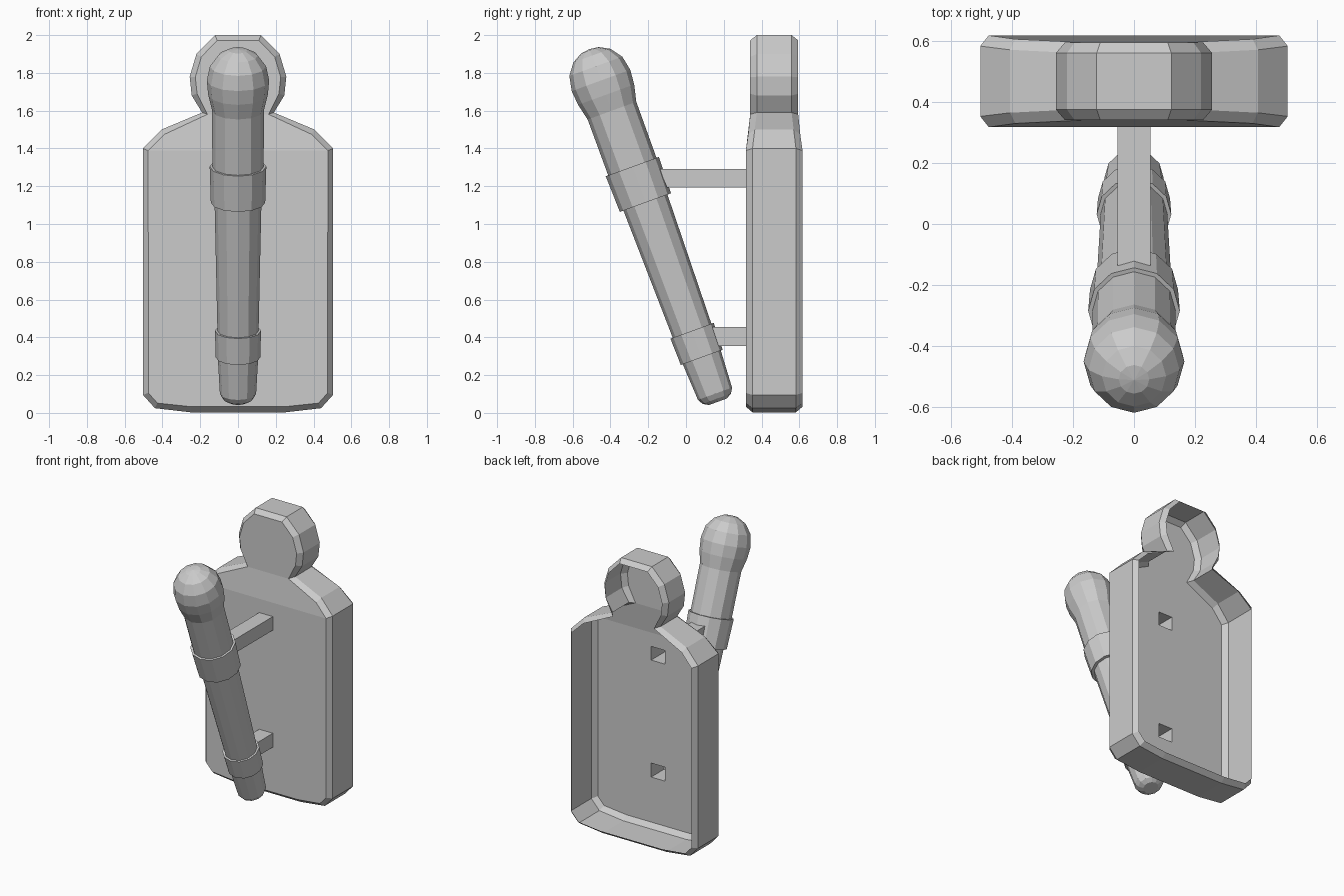
import bpy, bmesh, math
from mathutils import Matrix, Vector

if "Cube" in bpy.data.objects:
    bpy.data.objects.remove(bpy.data.objects["Cube"])


def finish(bm, name):
    bmesh.ops.recalc_face_normals(bm, faces=bm.faces)
    mesh = bpy.data.meshes.new(name)
    bm.to_mesh(mesh)
    bm.free()
    obj = bpy.data.objects.new(name, mesh)
    bpy.context.collection.objects.link(obj)
    return obj


def bridge(bm, a, b):
    n = len(a)
    return [bm.faces.new((a[i], a[(i + 1) % n], b[(i + 1) % n], b[i])) for i in range(n)]


# Back plate: an open-backed pan with bevelled rims and a round head
half = [(.25, .003), (.44, .025), (.503, .095), (.503, 1.4), (.405, 1.5), (.19, 1.59),
        (.245, 1.68), (.256, 1.78), (.22, 1.9), (.122, 2.0)]
outline = [Vector(p) for p in half] + [Vector((-x, z)) for x, z in reversed(half)]
count = len(outline)


def inset(i, amount):
    p = outline[i]
    d = (p - outline[i - 1]).normalized() + (outline[(i + 1) % count] - p).normalized()
    return p + Vector((-d.y, d.x)).normalized() * amount


bm = bmesh.new()
MID, loops = .467, []
for offset, amount in ((-.15, .03), (-.115, 0), (.115, 0), (.15, .03)):
    ring = []
    for i, p in enumerate(outline):
        t = min(max((p.y - 1.4) / .19, 0), 1)     # head is thinner than body
        q = inset(i, amount)
        shift = offset - math.copysign(.023 * t, offset)
        ring.append(bm.verts.new((q.x, MID + shift, q.y)))
    loops.append(ring)
for a, b in zip(loops, loops[1:]):
    bridge(bm, a, b)

front = loops[0]
bm.faces.new(front[3:6] + front[count - 6:count - 3])     # shoulders
bm.faces.new(front[5:count - 5])                          # head

# Square hollow brackets running from holes in the plate to the collars
body = front[:4] + front[count - 4:]
edges = []
for i, v in enumerate(body):
    w = body[(i + 1) % len(body)]
    edges.append(bm.edges.get((v, w)) or bm.edges.new((v, w)))
for z0, z1, y_top, y_low in ((1.192, 1.29, -.14, -.10), (.355, .455, .13, .17)):
    corners = [(-.054, z0), (.054, z0), (.054, z1), (-.054, z1)]
    hole = [bm.verts.new((x, MID - .15, z)) for x, z in corners]
    tip = [bm.verts.new((x, y_low if z == z0 else y_top, z)) for x, z in corners]
    bridge(bm, hole, tip)
    edges += [bm.edges.get((hole[i], hole[(i + 1) % 4])) for i in range(4)]
bmesh.ops.triangle_fill(bm, use_beauty=True, use_dissolve=False, edges=edges)
finish(bm, "back_plate_with_brackets")

# Leaning rod with two collars and a rounded knob: (distance along axis, radius)
profile = [(0, .05), (.017, .08), (.045, .096),
           (.25, .107), (.25, .118), (.40, .122), (.40, .109),
           (1.122, .124), (1.122, .144), (1.325, .150), (1.325, .136),
           (1.64, .137), (1.73, .158), (1.81, .165), (1.89, .149), (1.95, .105), (1.98, .05)]
SIDES = 12
bm = bmesh.new()
rings = [[bm.verts.new((r * math.cos(2 * math.pi * k / SIDES),
                        r * math.sin(2 * math.pi * k / SIDES), t)) for k in range(SIDES)]
         for t, r in profile]
for a, b in zip(rings, rings[1:]):
    bridge(bm, a, b)
bm.faces.new(rings[0])
top = bm.verts.new((0, 0, 1.987))
for k in range(SIDES):
    bm.faces.new((rings[-1][k], rings[-1][(k + 1) % SIDES], top))
bm.transform(Matrix.Translation((0, .169, .059)) @ Matrix.Rotation(math.radians(20), 4, 'X'))
finish(bm, "leaning_rod")
